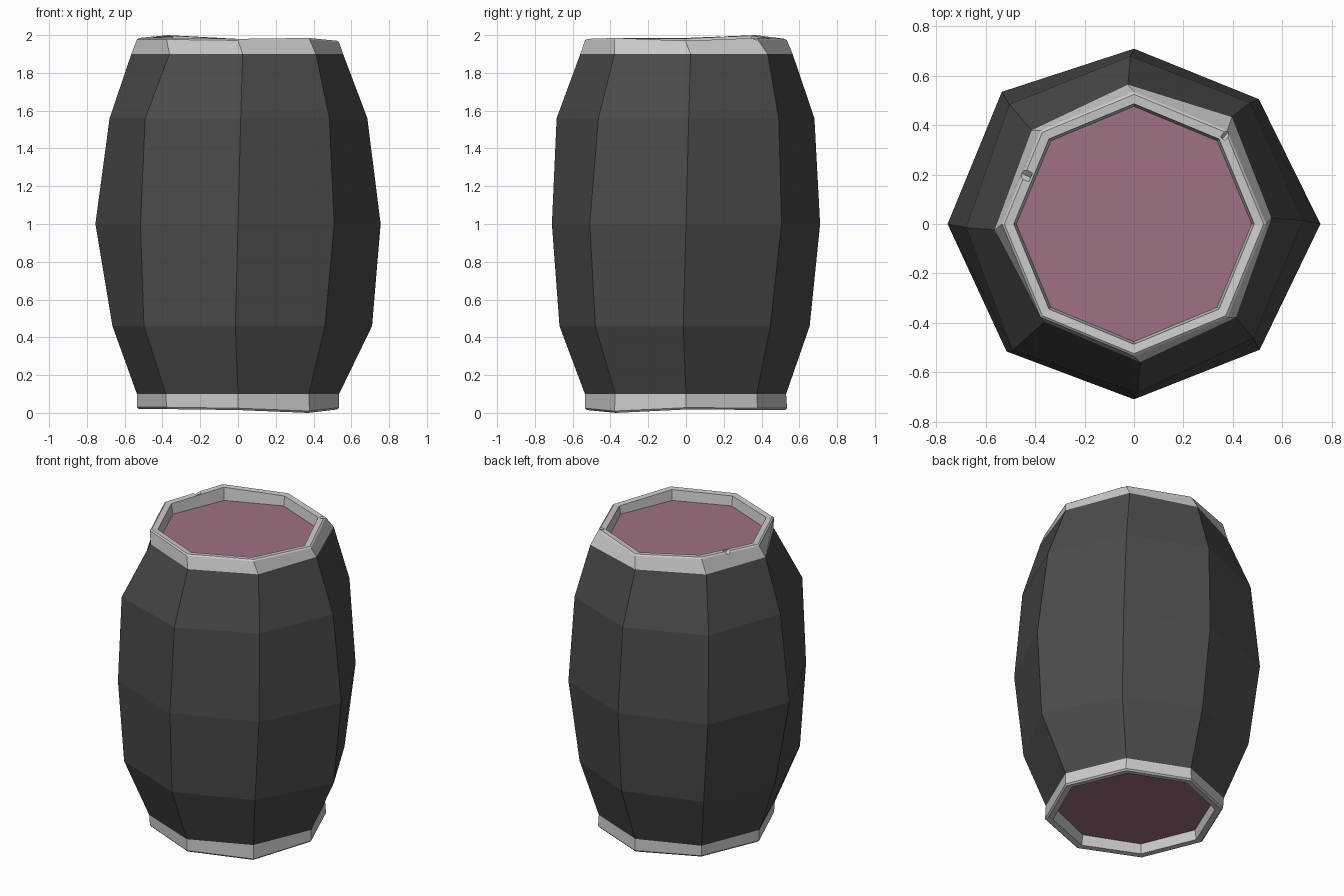
import bpy
from math import sin, cos, radians
from mathutils import Vector

if "Cube" in bpy.data.objects:
    bpy.data.objects.remove(bpy.data.objects["Cube"])

SIDES = 8


def material(name, rgb):
    m = bpy.data.materials.new(name)
    m.diffuse_color = (*rgb, 1)
    m.use_nodes = True
    m.node_tree.nodes["Principled BSDF"].inputs["Base Color"].default_value = m.diffuse_color
    return m


def ring(z, r, turn=0):
    """Eight points; z and r may be one number or one value per corner."""
    zs = z if isinstance(z, list) else [z] * SIDES
    rs = r if isinstance(r, list) else [r] * SIDES
    return [Vector((rs[i] * cos(radians(45 * i + turn)),
                    rs[i] * sin(radians(45 * i + turn)), zs[i])) for i in range(SIDES)]


def loft(name, rings, closed=False, caps=False, flip=False, mat=None):
    """Skin rings listed bottom to top; closed joins last ring to first."""
    verts = [p for r in rings for p in r]
    n = len(rings)
    faces = []
    for k in range(n if closed else n - 1):
        a, b = k * SIDES, ((k + 1) % n) * SIDES
        for i in range(SIDES):
            j = (i + 1) % SIDES
            faces.append((a + i, a + j, b + j, b + i))
    if caps:
        faces.append(tuple(reversed(range(SIDES))))
        faces.append(tuple(range((n - 1) * SIDES, n * SIDES)))
    if flip:
        faces = [tuple(reversed(f)) for f in faces]
    me = bpy.data.meshes.new(name)
    me.from_pydata(verts, [], faces)
    ob = bpy.data.objects.new(name, me)
    bpy.context.collection.objects.link(ob)
    if mat:
        me.materials.append(mat)
    return ob


dark = material("dark_wood", (0.07, 0.07, 0.07))
plum = material("plum_wood", (0.35, 0.16, 0.24))

# Uneven corners shared by the barrel wall and its rims
low_r = [.535, .53, .53, .54, .535, .54, .535, .53]
high_r = [.557, .587, .565, .562, .565, .537, .56, .56]
low_ring = ring(0.10, low_r)
high_ring = ring(1.90, high_r, 2.5)

# Bulging barrel wall
loft("barrel_wall", [
    low_ring,
    ring(0.46, [.71, .645, .655, .69, .665, .69, .67, .665], -1.2),
    ring(1.00, [.755, .715, .71, .757, .755, .73, .71, .72]),
    ring(1.56, [.685, .68, .68, .70, .68, .71, .685, .67], 1.2),
    high_ring,
], mat=dark)

# Top rim: outer face, small bevel, flat top, inner wall
top_z = [1.97, 1.985, 1.98, 2.0, 1.985, 1.985, 1.98, 1.985]
top_rim = loft("top_rim", [
    high_ring,
    ring([z - .008 for z in top_z], .535),
    ring(top_z, .525),
    ring([z - .003 for z in top_z], .487),
    ring(1.90, .474),
], closed=True)

# Bottom rim, mirrored layout
bot_z = [.018, .016, .015, .022, .02, .02, .015, 0]
bottom_rim = loft("bottom_rim", [
    low_ring,
    ring([z + .01 for z in bot_z], .535),
    ring(bot_z, .525),
    ring([z + .003 for z in bot_z], .487),
    ring(0.10, .474),
], closed=True, flip=True)

# Chips knocked out of the top rim
for x, y, angle in ((-.455, .205, 155), (.385, .375, 48)):
    bpy.ops.mesh.primitive_cube_add(size=1, location=(x, y, 2.0),
                                    rotation=(radians(45), 0, radians(angle)))
    cutter = bpy.context.object
    cutter.name = "chip_cutter"
    cutter.scale = (.08, .04, .04)
    cutter.hide_render = True
    mod = top_rim.modifiers.new("chip", 'BOOLEAN')
    mod.operation = 'DIFFERENCE'
    mod.object = cutter
    bpy.context.view_layer.objects.active = top_rim
    bpy.ops.object.modifier_apply(modifier=mod.name)
    bpy.data.objects.remove(cutter)

# Recessed end boards
loft("top_lid", [ring(1.88, .478), ring(1.915, .478)], caps=True, mat=plum)
loft("bottom_lid", [ring(0.085, .478), ring(0.12, .478)], caps=True, mat=plum)
